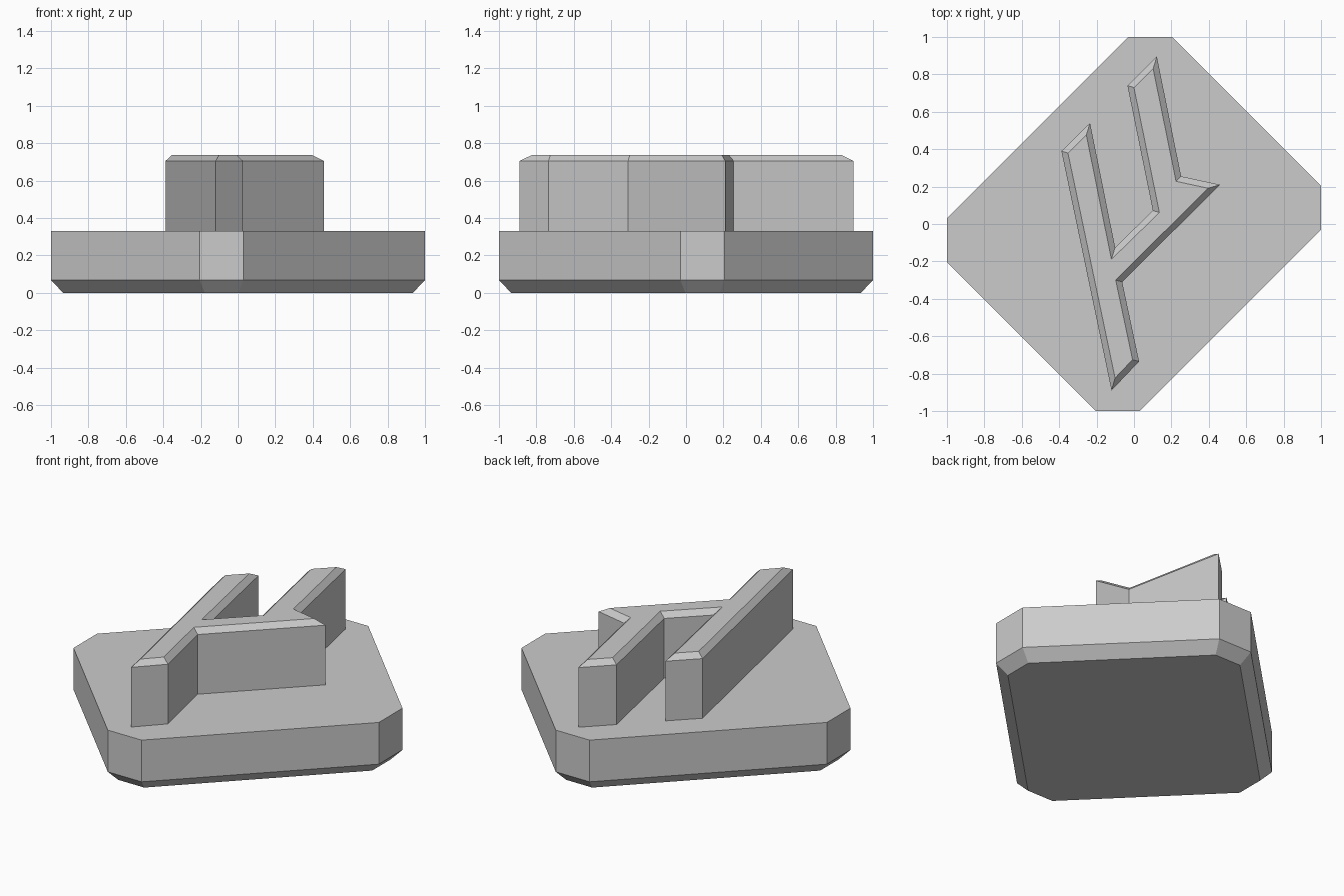
import bpy, bmesh
from mathutils import Vector

if "Cube" in bpy.data.objects:
    bpy.data.objects.remove(bpy.data.objects["Cube"], do_unlink=True)

grey = bpy.data.materials.new("plain grey")
grey.use_nodes = True
colour = (0.6, 0.6, 0.6, 1)
grey.diffuse_color = colour
grey.node_tree.nodes["Principled BSDF"].inputs["Base Color"].default_value = colour


def inset(outline, d):
    """Mitred inward offset of a counter-clockwise outline."""
    pts = [Vector(p) for p in outline]
    result = []
    for i, p in enumerate(pts):
        a = (p - pts[i - 1]).normalized()
        b = (pts[(i + 1) % len(pts)] - p).normalized()
        na, nb = Vector((-a.y, a.x)), Vector((-b.y, b.x))
        result.append(p + (na + nb) * d / (1 + na.dot(nb)))
    return result


def stacked_prism(name, outline, levels):
    """Loft the outline through (height, inset) levels and cap both ends."""
    bm = bmesh.new()
    rings = [[bm.verts.new((p.x, p.y, z)) for p in inset(outline, d)]
             for z, d in levels]
    n = len(outline)
    for low, high in zip(rings, rings[1:]):
        for i in range(n):
            j = (i + 1) % n
            bm.faces.new((low[i], low[j], high[j], high[i]))
    bm.faces.new(rings[0][::-1])
    bm.faces.new(rings[-1])
    bmesh.ops.recalc_face_normals(bm, faces=bm.faces)
    mesh = bpy.data.meshes.new(name)
    bm.to_mesh(mesh)
    bm.free()
    mesh.materials.append(grey)
    obj = bpy.data.objects.new(name, mesh)
    bpy.context.collection.objects.link(obj)


# Base: square plate turned on its corner, clipped corners, chamfered underside
base = [(-0.205, -1), (0.03, -1), (1, -0.03), (1, 0.205),
        (0.205, 1), (-0.03, 1), (-1, 0.03), (-1, -0.205)]
stacked_prism("base_plate", base, [(0, 0.065), (0.068, 0), (0.33, 0)])

# Raised forked ridge with a chamfered top edge
ridge = [(-0.12, -0.89), (0.027, -0.735), (-0.063, -0.31), (0.46, 0.21),
         (0.252, 0.255), (0.122, 0.895), (-0.035, 0.74), (0.101, 0.072),
         (-0.101, -0.125), (-0.235, 0.54), (-0.388, 0.39)]
stacked_prism("forked_ridge", ridge, [(0.32, 0), (0.705, 0), (0.737, 0.032)])
